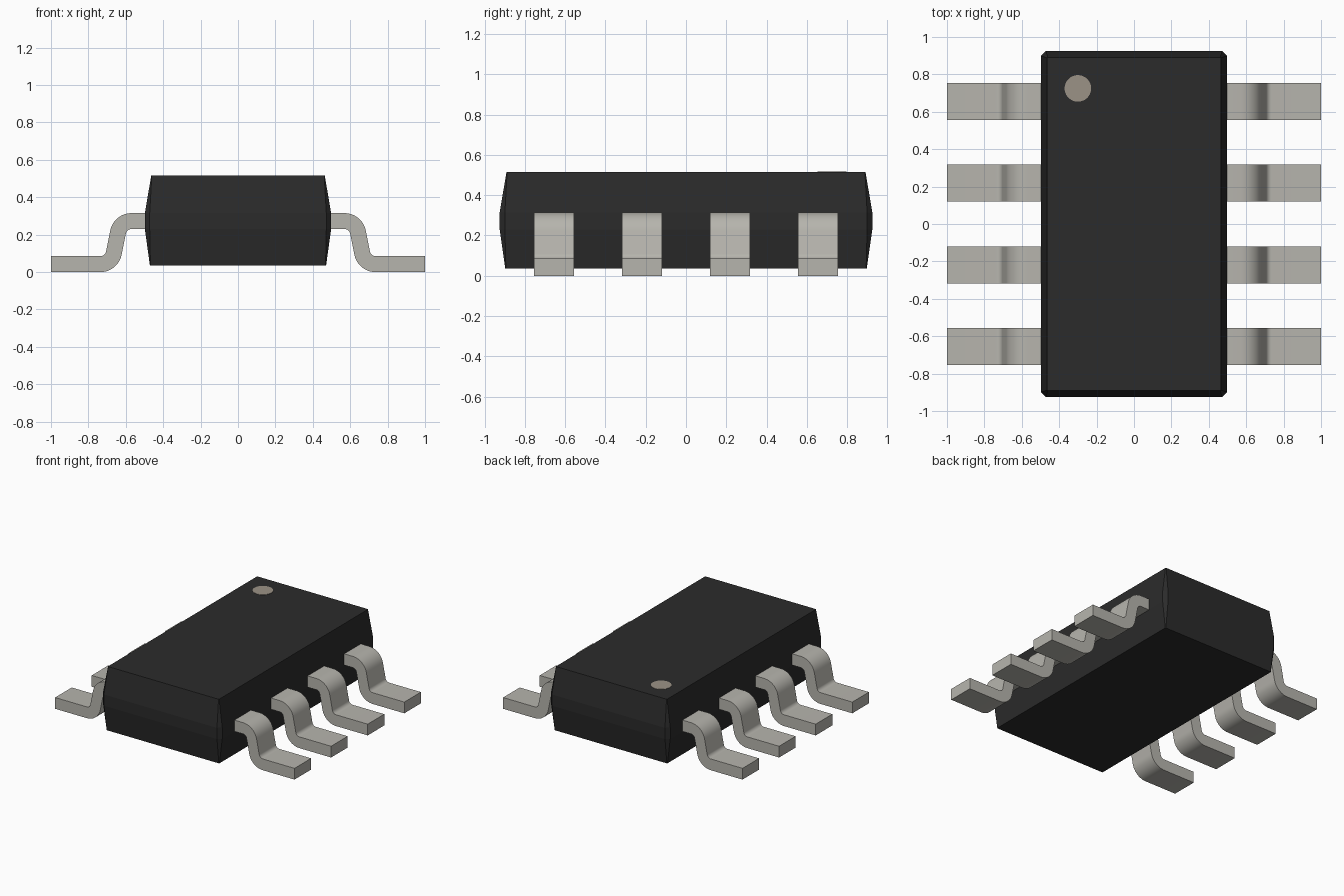
import bpy, bmesh
from math import sin, cos, radians, pi

if "Cube" in bpy.data.objects:
    bpy.data.objects.remove(bpy.data.objects["Cube"])


def material(name, rgb):
    m = bpy.data.materials.new(name)
    m.diffuse_color = (*rgb, 1)
    m.use_nodes = True
    m.node_tree.nodes["Principled BSDF"].inputs["Base Color"].default_value = m.diffuse_color
    return m


def add_object(name, bm, mat):
    bmesh.ops.recalc_face_normals(bm, faces=bm.faces[:])
    mesh = bpy.data.meshes.new(name)
    bm.to_mesh(mesh)
    bm.free()
    mesh.materials.append(mat)
    ob = bpy.data.objects.new(name, mesh)
    bpy.context.collection.objects.link(ob)
    return ob


black = material("black_plastic", (0.024, 0.024, 0.024))
metal = material("tinned_metal", (0.47, 0.46, 0.42))
tan = material("dot_paint", (0.33, 0.29, 0.24))


# Body: stacked rectangles with clipped corners, widest at the lead line
def ring(bm, x, y, z, c):
    pts = [(x, y - c), (x - c, y), (c - x, y), (-x, y - c),
           (-x, c - y), (c - x, -y), (x - c, -y), (x, c - y)]
    return [bm.verts.new((px, py, z)) for px, py in pts]


bm = bmesh.new()
rings = [ring(bm, *s) for s in [(0.471, 0.897, 0.035, 0.003),
                                (0.498, 0.925, 0.23, 0.026),
                                (0.498, 0.925, 0.315, 0.026),
                                (0.464, 0.891, 0.515, 0.003)]]
bm.faces.new(rings[0])
bm.faces.new(rings[-1])
for a, b in zip(rings, rings[1:]):
    for i in range(8):
        j = (i + 1) % 8
        bm.faces.new((a[i], a[j], b[j], b[i]))
add_object("body", bm, black)

# Pin-one dot on the top
bm = bmesh.new()
bmesh.ops.create_cone(bm, cap_ends=True, segments=48,
                      radius1=0.071, radius2=0.071, depth=0.004)
dot = add_object("pin_one_dot", bm, tan)
dot.location = (-0.3, 0.725, 0.515)


# Gull-wing lead: one side of the bent strip, upper and lower bend
def strip_side(r_upper, r_lower, z_start, z_end):
    angles = [radians(78.7) * i / 12 for i in range(13)]
    upper = [(0.57 + r_upper * sin(a), 0.2 + r_upper * cos(a)) for a in angles]
    lower = [(0.735 - r_lower * sin(a), 0.115 - r_lower * cos(a))
             for a in reversed(angles)]
    return [(0.47, z_start)] + upper + lower + [(1.0, z_end)]


outer = strip_side(0.115, 0.03, 0.315, 0.085)
inner = strip_side(0.03, 0.115, 0.23, 0.0)
half = 0.099
bm = bmesh.new()
rows = [[bm.verts.new((x, y, z)) for x, y, z in
         ((o[0], -half, o[1]), (o[0], half, o[1]),
          (i[0], half, i[1]), (i[0], -half, i[1]))]
        for o, i in zip(outer, inner)]
bm.faces.new(rows[0])
bm.faces.new(rows[-1])
for a, b in zip(rows, rows[1:]):
    for i in range(4):
        j = (i + 1) % 4
        bm.faces.new((a[i], a[j], b[j], b[i]))
lead = add_object("lead_right_1", bm, metal)
bpy.context.view_layer.objects.active = lead
lead.select_set(True)
bpy.ops.object.shade_smooth_by_angle(angle=radians(30))

# Four leads per side, the left row turned half a circle
for side, turn in (("right", 0), ("left", pi)):
    for n in range(4):
        if side == "right" and n == 0:
            ob = lead
        else:
            ob = bpy.data.objects.new(f"lead_{side}_{n + 1}", lead.data)
            bpy.context.collection.objects.link(ob)
        ob.location.y = -0.655 + n * 0.4367
        ob.rotation_euler.z = turn
